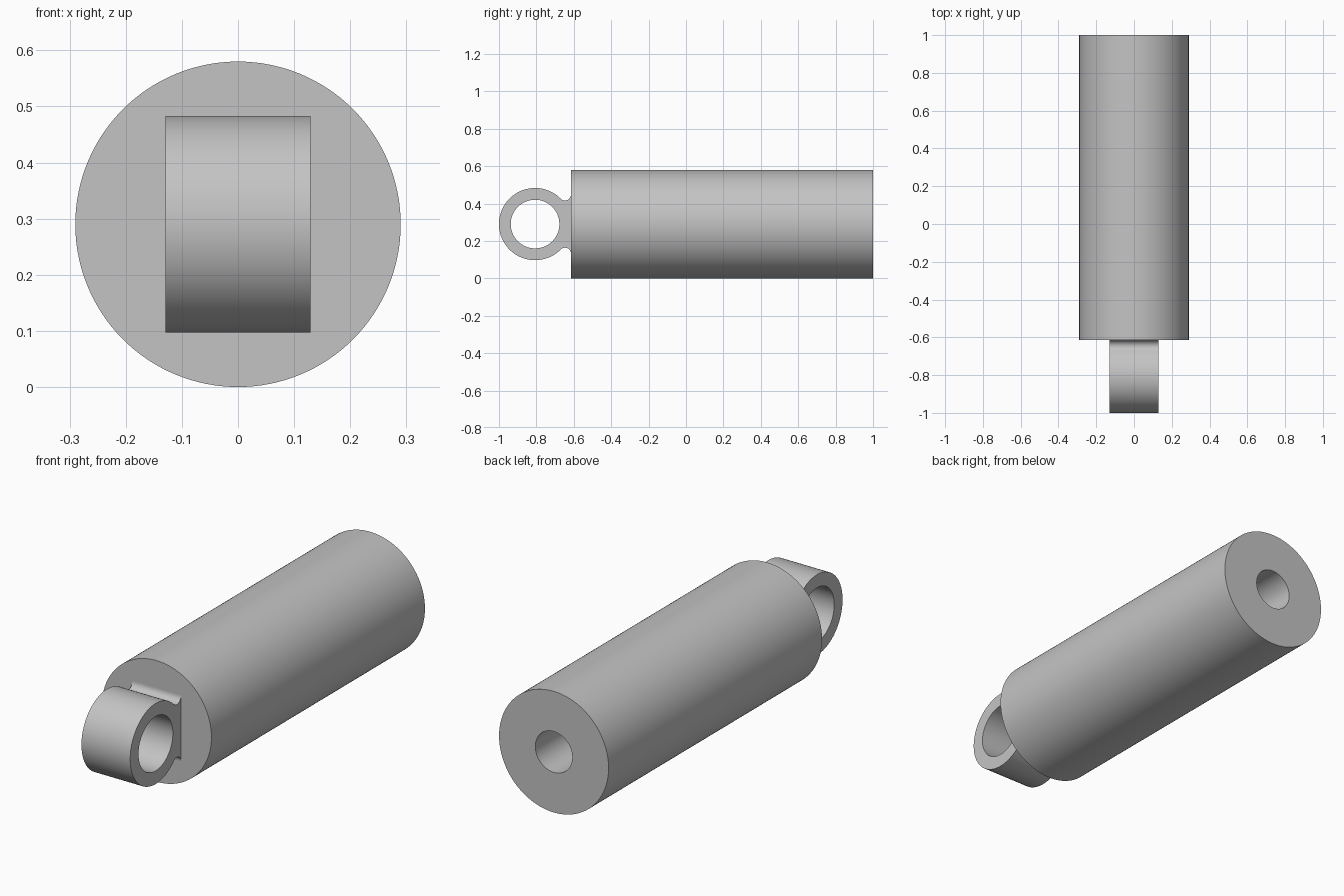
import bpy, bmesh, math
from mathutils import Matrix, Vector

cube = bpy.data.objects.get("Cube")
if cube:
    bpy.data.objects.remove(cube, do_unlink=True)

AXIS_Z = 0.29
FACE_Y = -0.615     # front cap of the cylinder

grey = bpy.data.materials.new("plain grey")
grey.use_nodes = True
colour = (0.55, 0.55, 0.55, 1)
grey.diffuse_color = colour
grey.node_tree.nodes["Principled BSDF"].inputs["Base Color"].default_value = colour


def finish(bm, name):
    """Turn a bmesh into a named grey object with crisp edges."""
    bmesh.ops.remove_doubles(bm, verts=bm.verts, dist=1e-5)
    bmesh.ops.recalc_face_normals(bm, faces=bm.faces)
    mesh = bpy.data.meshes.new(name)
    bm.to_mesh(mesh)
    bm.free()
    mesh.materials.append(grey)
    ob = bpy.data.objects.new(name, mesh)
    ob.location.z = AXIS_Z
    bpy.context.collection.objects.link(ob)
    bpy.ops.object.select_all(action="DESELECT")
    ob.select_set(True)
    bpy.context.view_layer.objects.active = ob
    bpy.ops.object.shade_smooth_by_angle(angle=math.radians(30))
    return ob


def arc(cy, cz, r, start, end, n):
    """Points on an arc in the yz plane."""
    angles = [start + (end - start) * i / n for i in range(n + 1)]
    return [Vector((0, cy + r * math.cos(a), cz + r * math.sin(a))) for a in angles]


def edge_loop(bm, points):
    verts = [bm.verts.new(p) for p in points]
    return [bm.edges.new((a, b)) for a, b in zip(verts, verts[1:] + verts[:1])]


# Cylinder body with a blind bore in the back, revolved about y
bm = bmesh.new()
profile = [(0, FACE_Y), (0.29, FACE_Y), (0.29, 1), (0.098, 1), (0.098, 0), (0, 0)]
verts = [bm.verts.new((r, y, 0)) for r, y in profile]
edges = [bm.edges.new(pair) for pair in zip(verts, verts[1:])]
bmesh.ops.spin(bm, geom=verts + edges, cent=(0, 0, 0), axis=(0, 1, 0),
               angle=math.tau, steps=128, use_merge=True)
finish(bm, "cylinder_body")

# Mounting eye: ring outline flowing through fillets into the body face
RING_Y, RING_R, BORE_R, FILLET, HALF_WIDTH = -0.807, 0.193, 0.13, 0.032, 0.129
fillet_y = FACE_Y - FILLET
fillet_z = math.sqrt((RING_R + FILLET) ** 2 - (fillet_y - RING_Y) ** 2)
meet = math.atan2(fillet_z, fillet_y - RING_Y)

ring = arc(RING_Y, 0, RING_R, meet, math.tau - meet, 96)
lower = arc(fillet_y, -fillet_z, FILLET, math.pi - meet, 0, 16)[1:]
upper = [Vector((0, p.y, -p.z)) for p in reversed(lower)]
embed = [Vector((0, FACE_Y + 0.005, s * fillet_z)) for s in (-1, 1)]
bore = arc(RING_Y, 0, BORE_R, 0, math.tau, 96)[:-1]

bm = bmesh.new()
loops = edge_loop(bm, ring + lower + embed + upper) + edge_loop(bm, bore)
bmesh.ops.triangle_fill(bm, edges=loops, use_beauty=True, normal=(1, 0, 0))
bmesh.ops.transform(bm, matrix=Matrix.Translation((-HALF_WIDTH, 0, 0)), verts=bm.verts)
side = bmesh.ops.extrude_face_region(bm, geom=bm.faces[:], use_keep_orig=True)
moved = [g for g in side["geom"] if isinstance(g, bmesh.types.BMVert)]
bmesh.ops.translate(bm, verts=moved, vec=(2 * HALF_WIDTH, 0, 0))
finish(bm, "mounting_eye")
